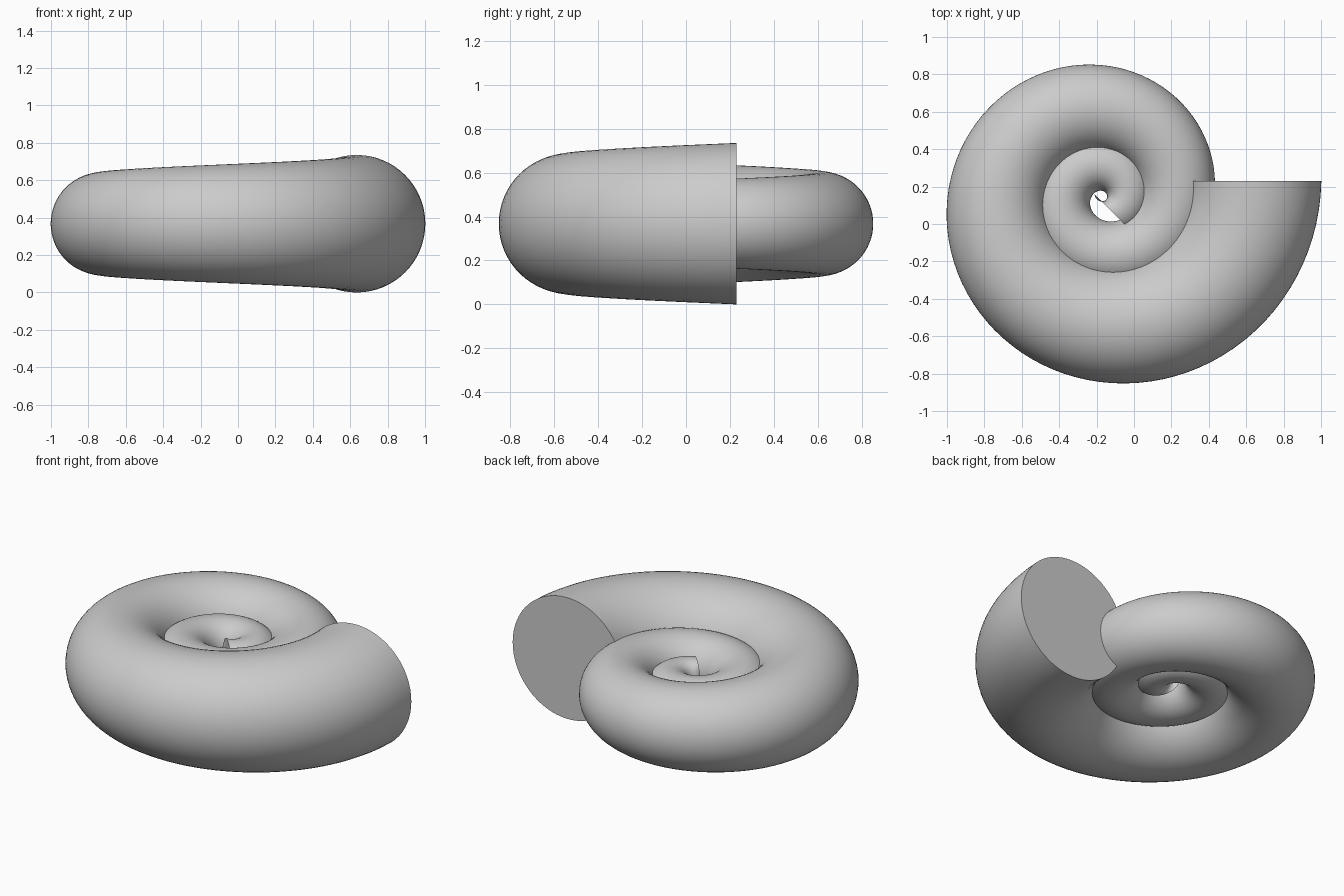
import bpy, bmesh
from math import sin, cos, pi, radians
from mathutils import Vector

if "Cube" in bpy.data.objects:
    bpy.data.objects.remove(bpy.data.objects["Cube"])

TURNS, STEPS, SIDES = 2.125, 200, 64
CENTRE = Vector((-0.158, 0.146, 0.3675))


def ring(bm, t):
    """Circular section of the tube, t turns inward from the mouth."""
    a = -2 * pi * t
    out, ahead = Vector((cos(a), sin(a), 0)), Vector((-sin(a), cos(a), 0))
    dist = 0.791 - 0.47 * t + 0.065 * t * t      # spiral distance
    rad = 0.3675 - 0.215 * t + 0.05 * t * t      # tube radius
    mid = CENTRE + out * dist + ahead * (0.088 - 0.054 * t)
    return [bm.verts.new(mid + out * rad * cos(2 * pi * k / SIDES)
                         + Vector((0, 0, rad * sin(2 * pi * k / SIDES))))
            for k in range(SIDES)]


# Coiled tube, swept from the inner tip to the mouth
bm = bmesh.new()
rings = [ring(bm, TURNS * (1 - i / STEPS)) for i in range(STEPS + 1)]
for a, b in zip(rings, rings[1:]):
    for k in range(SIDES):
        n = (k + 1) % SIDES
        bm.faces.new((a[k], a[n], b[n], b[k]))

# Flat discs close both ends
bm.faces.new(rings[0])
bm.faces.new(rings[-1])
bmesh.ops.recalc_face_normals(bm, faces=bm.faces)

# Centre the shell on x and y
for axis in (0, 1):
    vals = [v.co[axis] for v in bm.verts]
    shift = (max(vals) + min(vals)) / 2
    for v in bm.verts:
        v.co[axis] -= shift

mesh = bpy.data.meshes.new("spiral_shell")
bm.to_mesh(mesh)
bm.free()
shell = bpy.data.objects.new("spiral_shell", mesh)
bpy.context.collection.objects.link(shell)
bpy.context.view_layer.objects.active = shell
shell.select_set(True)
bpy.ops.object.shade_smooth_by_angle(angle=radians(40))
